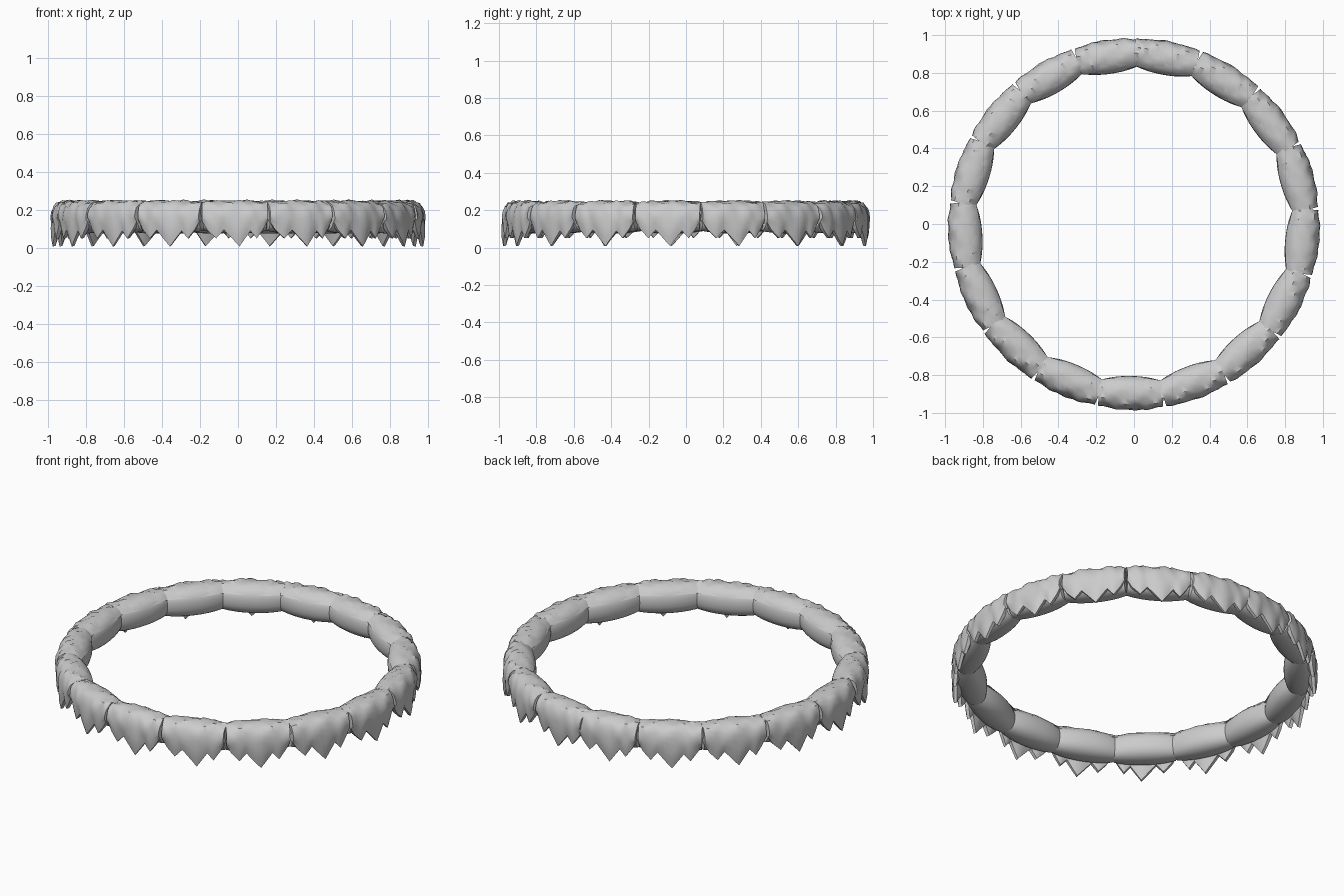
import bpy, bmesh, math, random
from mathutils import Matrix

if "Cube" in bpy.data.objects:
    bpy.data.objects.remove(bpy.data.objects["Cube"])

random.seed(4)
COUNT, STEP, R, HALF = 17, 21.3, 0.888, 0.168


def taper(u):
    return 1 - 0.3 * min(1, abs(u) / HALF) ** 2.2


def bumps(u, v, ph):
    return 0.004 * math.sin(42 * u + 60 * v + ph) + 0.003 * math.sin(75 * u - 90 * v + 2 * ph)


def finish(name, bm, mat):
    bmesh.ops.recalc_face_normals(bm, faces=bm.faces)
    me = bpy.data.meshes.new(name)
    bm.to_mesh(me)
    bm.free()
    ob = bpy.data.objects.new(name, me)
    bpy.context.collection.objects.link(ob)
    ob.matrix_world = mat
    bpy.context.view_layer.objects.active = ob
    ob.select_set(True)
    bpy.ops.object.shade_smooth_by_angle(angle=math.radians(40))
    ob.select_set(False)
    return ob


def bridge(bm, rows, closed):
    for a, b in zip(rows, rows[1:]):
        n = len(a)
        for i in range(n if closed else n - 1):
            j = (i + 1) % n
            bm.faces.new((a[i], a[j], b[j], b[i]))


# Barrel-shaped ring segment, thicker in the middle
def segment(i, mat):
    bm = bmesh.new()
    rows = []
    for k in range(17):
        u = -HALF + 2 * HALF * k / 16
        t = taper(u)
        row = []
        for s in range(28):
            a = 2 * math.pi * s / 28
            c, d = math.cos(a), math.sin(a)
            v = 0.083 * t * math.copysign(abs(c) ** 0.85, c)
            w = 0.084 * (0.4 + 0.6 * t) * math.copysign(abs(d) ** 0.85, d)
            row.append(bm.verts.new((u, v, 0.16 + w)))
        rows.append(row)
    bridge(bm, rows, True)
    bm.faces.new(rows[0])
    bm.faces.new(rows[-1])
    finish(f"ring_segment_{i}", bm, mat)


# Lower edge of the draped cover: (position along segment, height)
EDGE = [(-.172, .14), (-.145, .095), (-.10, .05), (-.06, .095), (.02, .008),
        (.08, .09), (.115, .05), (.15, .10), (.172, .14)]
# Upper cross-section of the cover: (radial offset, height)
DRAPE = [(-.055, .228), (-.03, .243), (0, .249), (.035, .246), (.063, .234),
         (.08, .214), (.091, .185), (.095, .155)]


# Lumpy cover on the top and outside, hanging down in icicle points
def cover(i, mat):
    ph = random.uniform(0, 6)
    columns = []
    for (u0, z0), (u1, z1) in zip(EDGE, EDGE[1:]):
        columns += [(u0 + (u1 - u0) * f / 3, z0 + (z1 - z0) * f / 3) for f in range(3)]
    columns.append(EDGE[-1])
    jit = random.uniform(-0.01, 0.01)
    bm = bmesh.new()
    outer, inner = [], []
    for u, tip in columns:
        t = 0.35 + 0.65 * taper(u)
        ridge = max(0, 0.1 - tip) * 0.12
        uu = u + jit * (1 - abs(u) / 0.172)
        front, back = [], []
        for v, z in DRAPE:
            b = bumps(u, v, ph)
            front.append((uu, v * t + b * 0.6, 0.16 + (z - 0.16) * (0.5 + 0.5 * t) + b))
            back.append((uu, (v - 0.02) * t, z - 0.025))
        for f in (0.35, 0.7, 1.0):
            z = 0.155 + (tip - 0.155) * f
            front.append((uu, 0.095 * t + ridge * math.sin(f * 2.6) - 0.012 * f, z))
            back.append((uu, 0.095 * t - 0.045 * (1 - f) - 0.02 - 0.012 * f + ridge * f, z + 0.002))
        outer.append([bm.verts.new(p) for p in front + back[::-1]])
    bridge(bm, outer, True)
    bm.faces.new(outer[0])
    bm.faces.new(outer[-1])
    finish(f"icicle_cover_{i}", bm, mat)


for i in range(COUNT):
    ang = 90 - STEP * (i + 0.5)
    m = Matrix.Rotation(math.radians(ang - 90), 4, 'Z')
    # local x runs anticlockwise along the ring, local y points outward
    place = m @ Matrix.Translation((0, R, 0)) @ Matrix.Diagonal((-1, 1, 1, 1))
    segment(i, place)
    cover(i, place)
